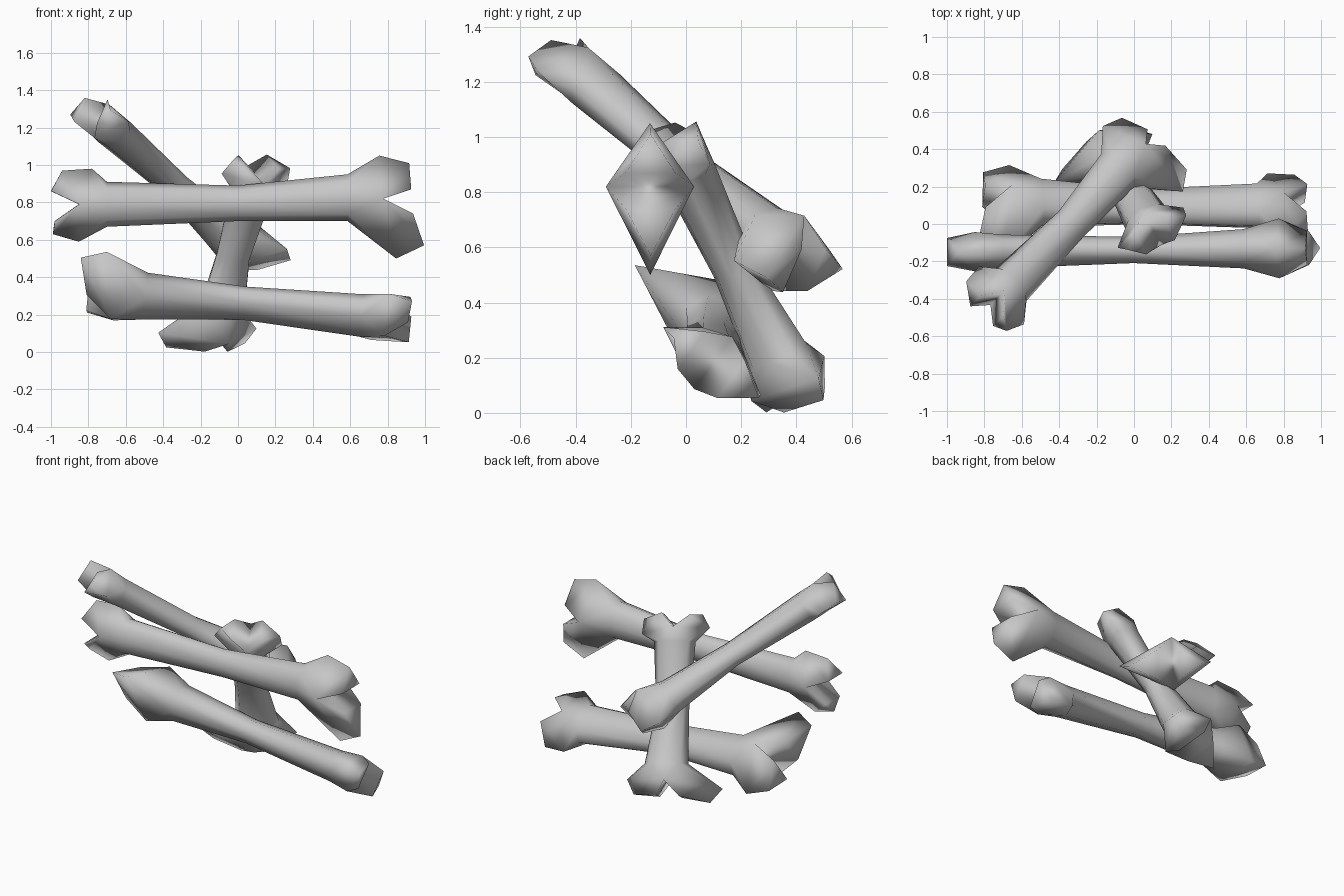
import bpy
import bmesh
from mathutils import Vector

old = bpy.data.objects.get("Cube")
if old:
    bpy.data.objects.remove(old, do_unlink=True)

mat = bpy.data.materials.new("bone_grey")
mat.use_nodes = True
GREY = (0.57, 0.57, 0.57, 1)
mat.diffuse_color = GREY
mat.node_tree.nodes["Principled BSDF"].inputs["Base Color"].default_value = GREY

# Each knuckle end: (distance from tip, side offset, half thickness)
SMALL = dict(neck=(0.30, 0.11, -0.13, 0.09),
             top=(0.22, 0.18), notch=(0.15, -0.01, 0.105), bottom=(0.15, -0.21),
             upper=((0.06, 0.17), (0.00, 0.06, 0.075)),
             lower=((0.01, -0.17), (0.02, -0.10, 0.075)))
LARGE = dict(neck=(0.41, 0.15, -0.10, 0.105),
             top=(0.24, 0.25), notch=(0.22, 0.02, 0.16), bottom=(0.15, -0.30),
             upper=((0.08, 0.21), (0.07, 0.07, 0.09)),
             lower=((0.00, -0.23), (0.06, -0.06, 0.09)))
DIAG = 0.71
# Eight directions around the shaft: (side, thickness)
AROUND = ((1, 0), (DIAG, DIAG), (0, 1), (-DIAG, DIAG),
          (-1, 0), (-DIAG, -DIAG), (0, -1), (DIAG, -DIAG))


def make_bone(name, small_tip, large_tip, side, thick=1.0):
    """Eight-sided shaft with a forked pair of knuckles at each end."""
    p0, p1 = Vector(small_tip), Vector(large_tip)
    u = (p1 - p0).normalized()
    v = Vector(side)
    v = (v - u * v.dot(u)).normalized()
    w = u.cross(v)
    stretch = (p1 - p0).length / 2
    bm = bmesh.new()

    def vert(base, along, s, off, half=0.0):
        return bm.verts.new(base + along * s * stretch + v * off * thick + w * half * thick)

    def ring(base, along, s, hi, lo, half):
        mid, rad = (hi + lo) / 2, (hi - lo) / 2
        return [vert(base, along, s, mid + a * rad, b * half) for a, b in AROUND]

    def bridge(a, b):
        n = len(a)
        for i in range(n):
            j = (i + 1) % n
            bm.faces.new((a[i], a[j], b[j], b[i]))

    def flare(neck, base):
        # Joins the round neck to the four corners where the fork begins
        for k in range(4):
            a, m, b = neck[2 * k], neck[2 * k + 1], neck[(2 * k + 2) % 8]
            c, d = base[k], base[(k + 1) % 4]
            bm.faces.new((a, m, c))
            bm.faces.new((m, d, c))
            bm.faces.new((m, b, d))

    def knuckles(base, along, d):
        neck = ring(base, along, *d["neck"])
        s, off, half = d["notch"]
        top = vert(base, along, *d["top"])
        bottom = vert(base, along, *d["bottom"])
        front, back = vert(base, along, s, off, half), vert(base, along, s, off, -half)
        flare(neck, [top, front, bottom, back])
        # Each lobe is a triangular stub growing from half of the shaft end
        for root, key in (((front, top, back), "upper"), ((front, bottom, back), "lower")):
            outer, (si, oi, hi) = d[key]
            cap = [vert(base, along, si, oi, hi), vert(base, along, *outer),
                   vert(base, along, si, oi, -hi)]
            bridge(root, cap)
            bm.faces.new(cap)
        return neck

    neck_a = knuckles(p0, u, SMALL)
    neck_b = knuckles(p1, -u, LARGE)
    waist = ring((p0 + p1) / 2, u, 0, 0.09, -0.10, 0.07)
    bridge(neck_a, waist)
    bridge(waist, neck_b)

    bmesh.ops.recalc_face_normals(bm, faces=bm.faces)
    for f in bm.faces:
        f.smooth = True
    mesh = bpy.data.meshes.new(name)
    bm.to_mesh(mesh)
    bm.free()
    mesh.materials.append(mat)
    bpy.context.collection.objects.link(bpy.data.objects.new(name, mesh))


# Loose pile of four bones
make_bone("upper_front_bone", (-1, -0.15, 0.80), (0.995, -0.128, 0.80), (0, 0, 1))
make_bone("lower_bone", (0.925, 0.11, 0.16), (-0.86, 0.085, 0.355), (0, 0.8, -0.58), 1.12)
make_bone("leaning_bone", (-0.805, -0.455, 1.295), (0.12, 0.455, 0.49), (-0.7, 0.7, 0))
make_bone("upright_bone", (0.13, -0.055, 1.02), (-0.17, 0.41, 0.015), (0.87, 0.45, 0), 1.06)
